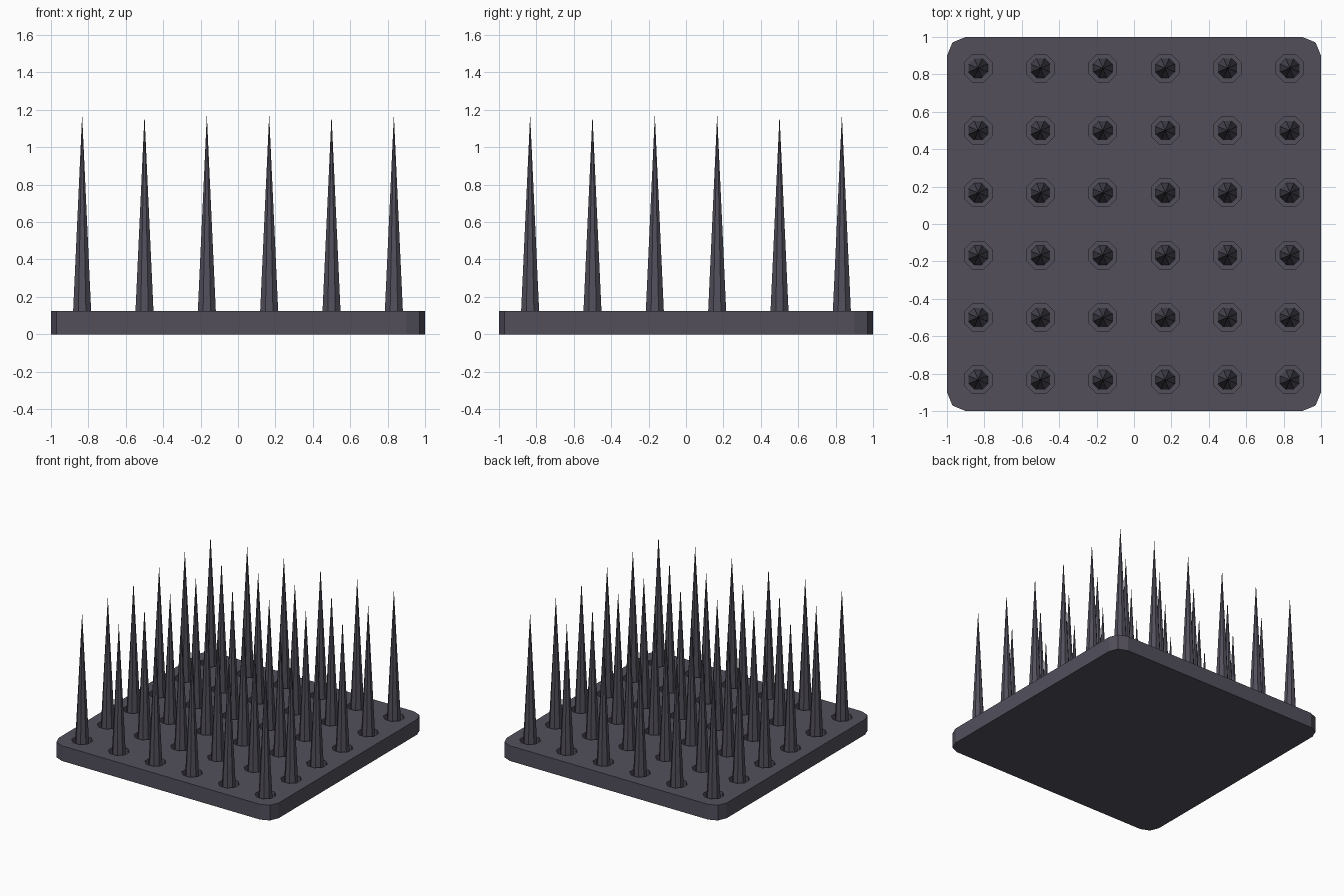
import bpy, bmesh
from math import pi, cos, sin

if "Cube" in bpy.data.objects:
    bpy.data.objects.remove(bpy.data.objects["Cube"])

PLATE_TOP, FLOOR, TIP = 0.125, 0.045, 1.175
HOLE_R, SPIKE_R, SIDES = 0.08, 0.056, 8
GRID = [-5/6 + i/3 for i in range(6)]
COLOUR = (0.085, 0.078, 0.105, 1)


def make_object(name, bm, mat):
    bmesh.ops.recalc_face_normals(bm, faces=bm.faces)
    mesh = bpy.data.meshes.new(name)
    bm.to_mesh(mesh)
    bm.free()
    ob = bpy.data.objects.new(name, mesh)
    bpy.context.collection.objects.link(ob)
    if mat:
        mesh.materials.append(mat)
    return ob


def ring(bm, x, y, z, r):
    return [bm.verts.new((x + r*cos(pi/8 + k*2*pi/SIDES),
                          y + r*sin(pi/8 + k*2*pi/SIDES), z)) for k in range(SIDES)]


metal = bpy.data.materials.new("dark_metal")
metal.diffuse_color = COLOUR
metal.use_nodes = True
metal.node_tree.nodes["Principled BSDF"].inputs["Base Color"].default_value = metal.diffuse_color

# Base plate with two-segment rounded corners
bm = bmesh.new()
outline = []
for q, (sx, sy) in enumerate([(1, 1), (-1, 1), (-1, -1), (1, -1)]):
    for k in range(3):
        a = q*pi/2 + k*pi/4
        outline.append(bm.verts.new((sx*0.9 + 0.1*cos(a), sy*0.9 + 0.1*sin(a), 0)))
face = bm.faces.new(outline)
side = bmesh.ops.extrude_face_region(bm, geom=[face])["geom"]
bmesh.ops.translate(bm, vec=(0, 0, PLATE_TOP),
                    verts=[v for v in side if isinstance(v, bmesh.types.BMVert)])
# extruding leaves no inner face, but make sure both caps exist
if not any(all(v.co.z < 1e-6 for v in f.verts) for f in bm.faces):
    bm.faces.new([v for v in outline])
plate = make_object("base_plate", bm, metal)

# Cutters for the octagonal spike sockets
bm = bmesh.new()
for x in GRID:
    for y in GRID:
        low, high = ring(bm, x, y, FLOOR, HOLE_R), ring(bm, x, y, PLATE_TOP + 0.1, HOLE_R)
        bm.faces.new(low[::-1])
        bm.faces.new(high)
        for k in range(SIDES):
            n = (k + 1) % SIDES
            bm.faces.new((low[k], low[n], high[n], high[k]))
cutter = make_object("socket_cutter", bm, metal)
cutter.hide_render = True
cutter.hide_viewport = False
cutter.display_type = 'WIRE'

mod = plate.modifiers.new("sockets", 'BOOLEAN')
mod.operation = 'DIFFERENCE'
mod.solver = 'EXACT'
mod.object = cutter
bpy.context.view_layer.objects.active = plate
bpy.ops.object.modifier_apply(modifier="sockets")
bpy.data.objects.remove(cutter, do_unlink=True)

# Spikes standing in the sockets
bm = bmesh.new()
for x in GRID:
    for y in GRID:
        base = ring(bm, x, y, FLOOR, SPIKE_R)
        tip = bm.verts.new((x, y, TIP))
        bm.faces.new(base[::-1])
        for k in range(SIDES):
            bm.faces.new((base[k], base[(k + 1) % SIDES], tip))
make_object("spikes", bm, metal)
